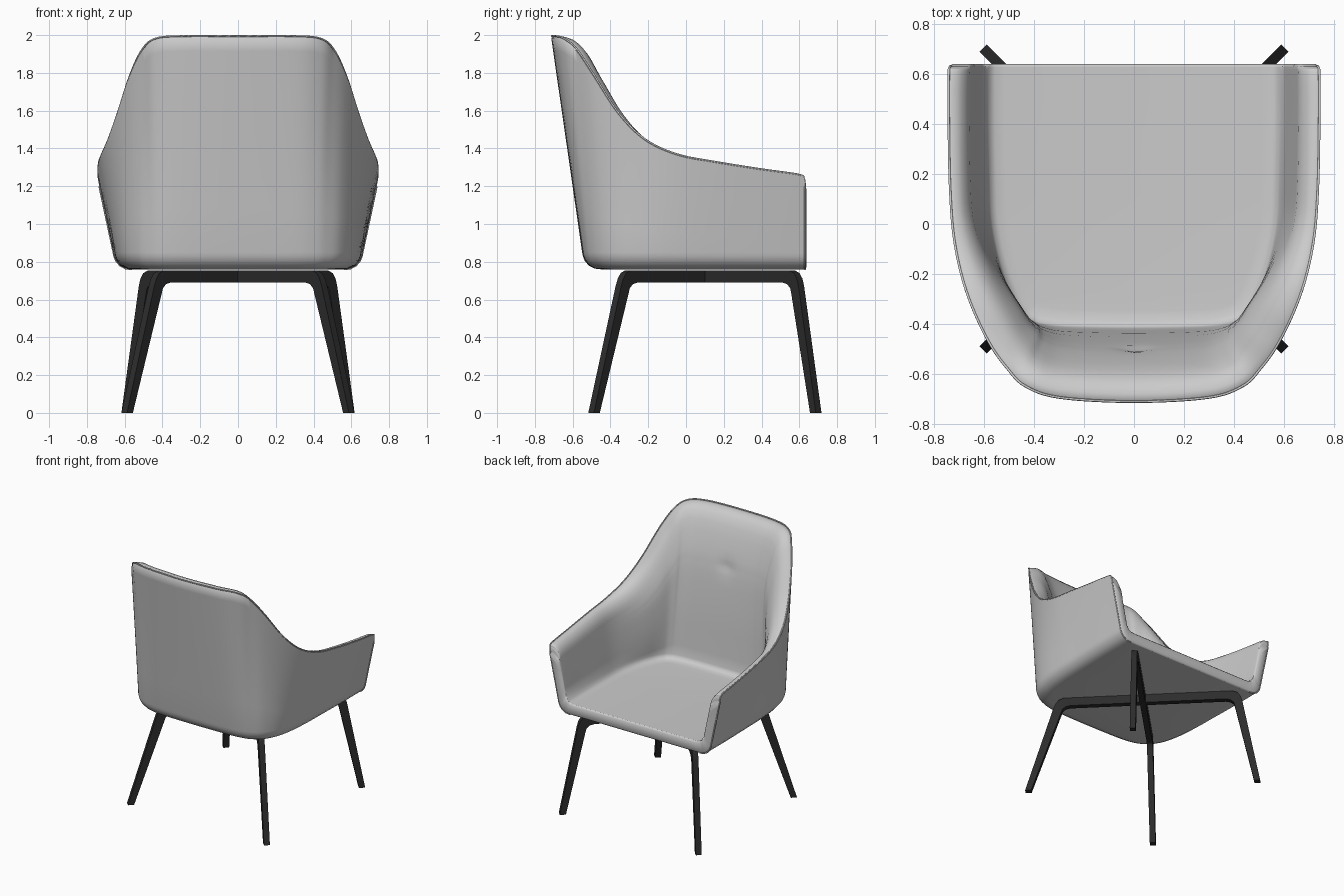
import bpy, bmesh, math
from mathutils import Vector

if "Cube" in bpy.data.objects:
    bpy.data.objects.remove(bpy.data.objects["Cube"])

SEAT_Z = 0.85

# right half of the shell, front to back centre: rim x, y, z and base x, y
HALF = [(.735, .63, 1.20, .66, .63), (.742, .624, 1.24, .66, .624), (.745, .595, 1.262, .66, .595),
        (.745, .4, 1.29, .66, .4), (.74, .15, 1.33, .655, .15), (.725, -.05, 1.37, .65, -.05),
        (.69, -.22, 1.45, .635, -.22), (.64, -.36, 1.59, .60, -.36), (.575, -.49, 1.79, .54, -.455),
        (.51, -.58, 1.925, .47, -.505), (.44, -.65, 1.982, .40, -.53), (.30, -.698, 1.995, .28, -.545),
        (0, -.715, 1.995, 0, -.55)]


def mirror_row(p):
    return (-p[0], p[1], p[2], -p[3], p[4])


def resample(pts, n):
    # Catmull-Rom through the control rows
    out = []
    for i in range(len(pts) - 1):
        a, b, c, d = (pts[max(0, min(len(pts) - 1, k))] for k in (i - 1, i, i + 1, i + 2))
        for s in range(n):
            t = s / n
            out.append([.5 * (2 * q + (r - p) * t + (2 * p - 5 * q + 4 * r - w) * t * t
                              + (3 * q - p - 3 * r + w) * t ** 3) for p, q, r, w in zip(a, b, c, d)])
    out.append(list(pts[-1]))
    return out


PATH = resample(HALF + [mirror_row(p) for p in HALF[-2::-1]], 6)
N = len(PATH)


def padding(y, frac):
    # arms are thin, the back is padded and bulges where frac > 1
    s = max(0, min(1, (.1 - y) / .55))
    s = s * s * (3 - 2 * s)
    return (.075 + .06 * s) * (min(frac, 1) + max(frac - 1, 0) * s)


def ring(v, off, frac, z=None):
    """U-shaped ring at height fraction v, moved inward by off + frac * padding."""
    pts = [Vector((b[3] + (b[0] - b[3]) * v, b[4] + (b[1] - b[4]) * v,
                   SEAT_Z + (b[2] - SEAT_Z) * v if z is None else z)) for b in PATH]
    normals = []
    for i in range(N):
        t = pts[min(i + 1, N - 1)] - pts[max(i - 1, 0)]
        n = Vector((t.y, -t.x, 0)).normalized()
        if i < 13 or i > N - 14:
            n = Vector((-1 if i < N / 2 else 1, 0, 0))
        normals.append(n)
    res = []
    for i, p in enumerate(pts):
        # averaged directions keep the padded corners smooth
        near = normals[max(0, i - 9):i + 10]
        n = normals[i] if i < 13 or i > N - 14 else sum(near, Vector()).normalized()
        res.append(p + n * (off + padding(p.y, frac)))
    return res


def finish(bm, name, angle):
    bmesh.ops.recalc_face_normals(bm, faces=bm.faces)
    me = bpy.data.meshes.new(name)
    bm.to_mesh(me)
    bm.free()
    ob = bpy.data.objects.new(name, me)
    bpy.context.collection.objects.link(ob)
    bpy.ops.object.select_all(action='DESELECT')
    ob.select_set(True)
    bpy.context.view_layer.objects.active = ob
    bpy.ops.object.shade_smooth_by_angle(angle=math.radians(angle))
    return ob


# upholstered shell: outer wall, rolled rim, inner wall, seat
outer = [ring(0, o, 0, z) for o, z in ((.10, .76), (.065, .764), (.035, .78), (.014, .805), (.004, .83))]
outer += [ring(v, 0, 0) for v in (0, .2, .4, .6, .8, .93, .99)]
rim = [ring(v, 0, f) for v, f in ((1, .1), (.999, .28), (.99, .5), (.965, .7), (.92, .87), (.86, 1))]
inner = [ring(v, 0, f) for v, f in ((.79, 1.12), (.74, 1.18), (.71, 1.21), (.69, 1.22), (.67, 1.23), (.65, 1.24),
                                    (.62, 1.25), (.55, 1.25), (.4, 1.22), (.25, 1.15), (.1, 1.05))]
inner += [ring(0, o, 1, z) for o, z in ((-.002, .885), (.006, .862), (.03, .85), (.07, .846))]

# button dimple in the back
button_z = SEAT_Z + .68 * 1.145
for r in inner:
    for p in r:
        d = math.hypot(p.x, p.z - button_z)
        if p.y < -.4 and d < .08:
            p.y -= .016 * (1 - d / .08) ** 1.5

bm = bmesh.new()
rows = [[bm.verts.new(p) for p in r] for r in outer + rim + inner]
M = len(rows)
for a, b in zip(rows, rows[1:]):
    for i in range(N - 1):
        bm.faces.new((a[i], a[i + 1], b[i + 1], b[i]))
# underside and seat surface
for row in (rows[0], rows[-1]):
    h = N // 2
    for i in range(h - 1):
        bm.faces.new((row[i], row[i + 1], row[N - 2 - i], row[N - 1 - i]))
    bm.faces.new((row[h - 1], row[h], row[h + 1]))

# front edge of arms and seat, softly chamfered: each outer point pairs with an inner one
caps = []
for end in (0, N - 1):
    old = [r[end] for r in rows]
    new = []
    for k, v in enumerate(old):
        to = old[M - 1 - k].co - v.co
        step = to * min(.013 / to.length, .35) if to.length > 1e-6 else to
        drop = .008 if abs(k - M / 2) < 7 and v.co.z > 1.17 else 0
        new.append(bm.verts.new(v.co + step + Vector((0, .009, -drop))))
    for k in range(M - 1):
        bm.faces.new((old[k], old[k + 1], new[k + 1], new[k]))
    for k in range(M // 2):
        quad = (new[k], new[k + 1], new[M - 2 - k], new[M - 1 - k])
        bm.faces.new(list(dict.fromkeys(quad)))
    caps.append((old, new))
(o1, n1), (o2, n2) = caps
for k in (0, -1):
    bm.faces.new((o1[k], n1[k], n2[k], o2[k]))
bm.faces.new((n1[0], n1[-1], n2[-1], n2[0]))
finish(bm, "upholstered_shell", 60)

# piping along the rim and down the arm fronts
arm = [r[0] for r in outer]
path = arm + ring(1, .005, 0) + [Vector((-p.x, p.y, p.z)) for p in reversed(arm)]
cu = bpy.data.curves.new("rim_piping", 'CURVE')
cu.dimensions = '3D'
cu.bevel_depth = .005
cu.bevel_resolution = 1
sp = cu.splines.new('POLY')
sp.points.add(len(path) - 1)
for q, p in zip(sp.points, path):
    q.co = (*p, 1)
bpy.context.collection.objects.link(bpy.data.objects.new("rim_piping", cu))

# two crossed leg frames; one leg of each is steeper than the other
dark = bpy.data.materials.new("dark_frame")
dark.diffuse_color = (.025, .025, .025, 1)
dark.use_nodes = True
dark.node_tree.nodes["Principled BSDF"].inputs["Base Color"].default_value = dark.diffuse_color
STEEP = [(.60, .69), (.635, .682), (.66, .66), (.668, .63), (.808, 0), (.852, 0),
         (.722, .67), (.710, .71), (.688, .74), (.65, .755)]
SPLAYED = [(.525, .69), (.56, .682), (.583, .66), (.593, .63), (.808, 0), (.852, 0),
           (.648, .67), (.632, .71), (.61, .74), (.575, .755)]
profile = STEEP + [(-r, z) for r, z in reversed(SPLAYED)]
for name, ang in (("leg_frame_a", 45), ("leg_frame_b", 135)):
    bm = bmesh.new()
    f = bm.faces.new([bm.verts.new((r, -.021, z)) for r, z in profile])
    ext = bmesh.ops.extrude_face_region(bm, geom=[f])
    bmesh.ops.translate(bm, vec=(0, .042, 0), verts=[v for v in ext['geom'] if isinstance(v, bmesh.types.BMVert)])
    ob = finish(bm, name, 30)
    ob.location.y = .1
    ob.rotation_euler.z = math.radians(ang)
    ob.data.materials.append(dark)
